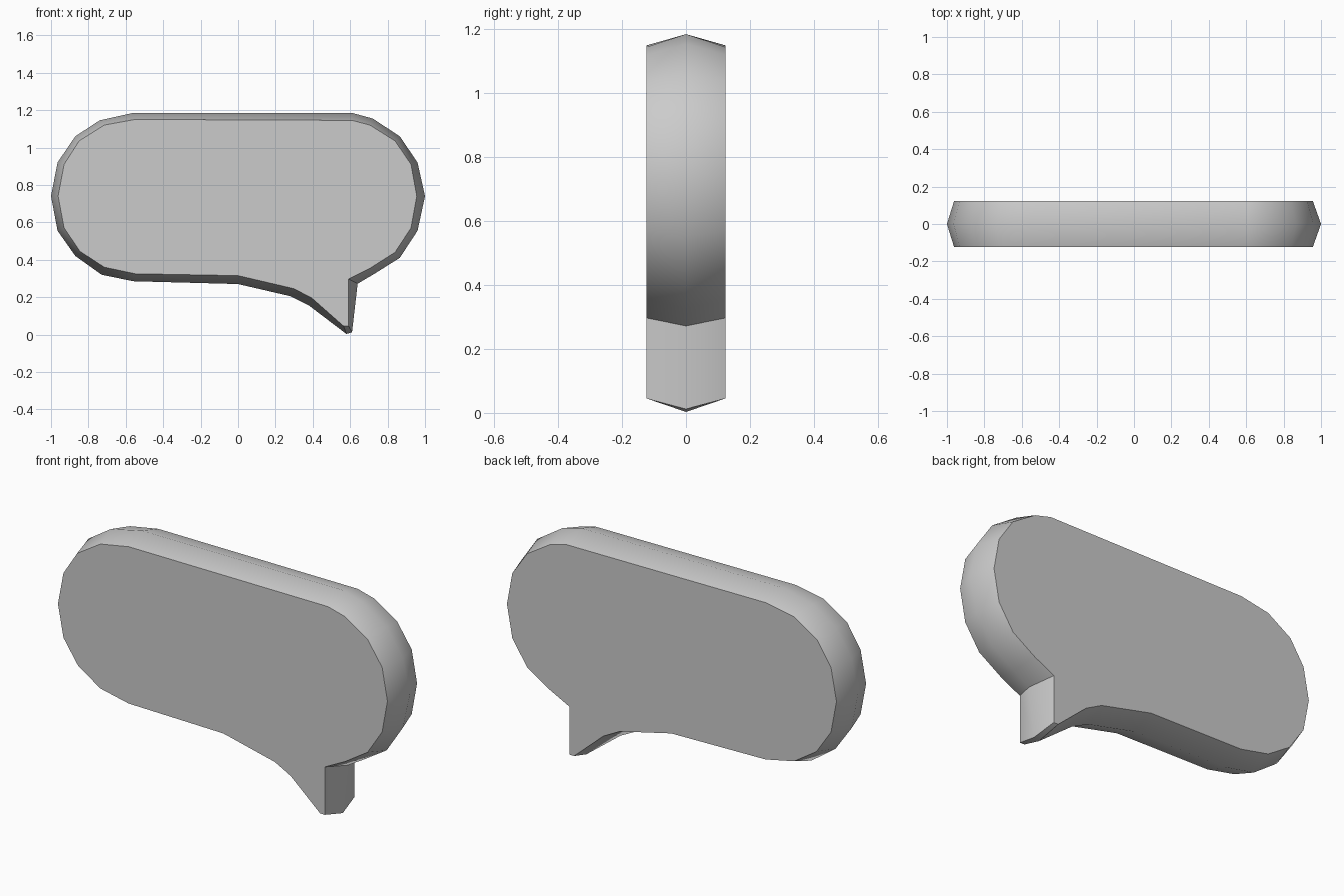
import bpy, bmesh, math

if "Cube" in bpy.data.objects:
    bpy.data.objects.remove(bpy.data.objects["Cube"])

HALF_DEPTH = 0.123

# Outline at mid depth, clockwise from the left tip, tail at lower right
ridge = [(-1, .74), (-.965, .92), (-.87, 1.06), (-.74, 1.145), (-.56, 1.185),
         (.61, 1.185), (.72, 1.155), (.865, 1.06), (.96, .92), (1, .74),
         (.96, .555), (.865, .41), (.73, .325), (.64, .272), (.61, .012),
         (.58, .003), (.38, .155), (.28, .205), (0, .27), (-.56, .285),
         (-.73, .32), (-.87, .42), (-.965, .555)]
# Slightly smaller outline of the front and back faces
face = [(-.962, .74), (-.93, .91), (-.85, 1.035), (-.715, 1.12), (-.55, 1.15),
        (.61, 1.145), (.705, 1.12), (.84, 1.035), (.925, .91), (.956, .74),
        (.925, .57), (.84, .44), (.71, .357), (.592, .297), (.592, .045),
        (.565, .045), (.395, .195), (.30, .245), (0, .315), (-.55, .325),
        (-.715, .36), (-.845, .445), (-.93, .57)]

# Speech bubble: three rings bridged into a bevelled slab
bm = bmesh.new()
rings = [[bm.verts.new((x, y, z)) for x, z in outline]
         for outline, y in ((face, -HALF_DEPTH), (ridge, 0), (face, HALF_DEPTH))]
n = len(ridge)
for a, b in zip(rings, rings[1:]):
    for i in range(n):
        j = (i + 1) % n
        bm.faces.new((a[i], a[j], b[j], b[i]))
bm.faces.new(rings[0])
bm.faces.new(rings[-1])
bmesh.ops.recalc_face_normals(bm, faces=bm.faces)
mesh = bpy.data.meshes.new("speech_bubble")
bm.to_mesh(mesh)
bm.free()

grey = bpy.data.materials.new("light grey")
grey.diffuse_color = (0.6, 0.6, 0.6, 1)
grey.use_nodes = True
grey.node_tree.nodes["Principled BSDF"].inputs["Base Color"].default_value = grey.diffuse_color
mesh.materials.append(grey)

bubble = bpy.data.objects.new("speech_bubble", mesh)
bpy.context.collection.objects.link(bubble)
bpy.context.view_layer.objects.active = bubble
bubble.select_set(True)
bpy.ops.object.shade_smooth_by_angle(angle=math.radians(42))
